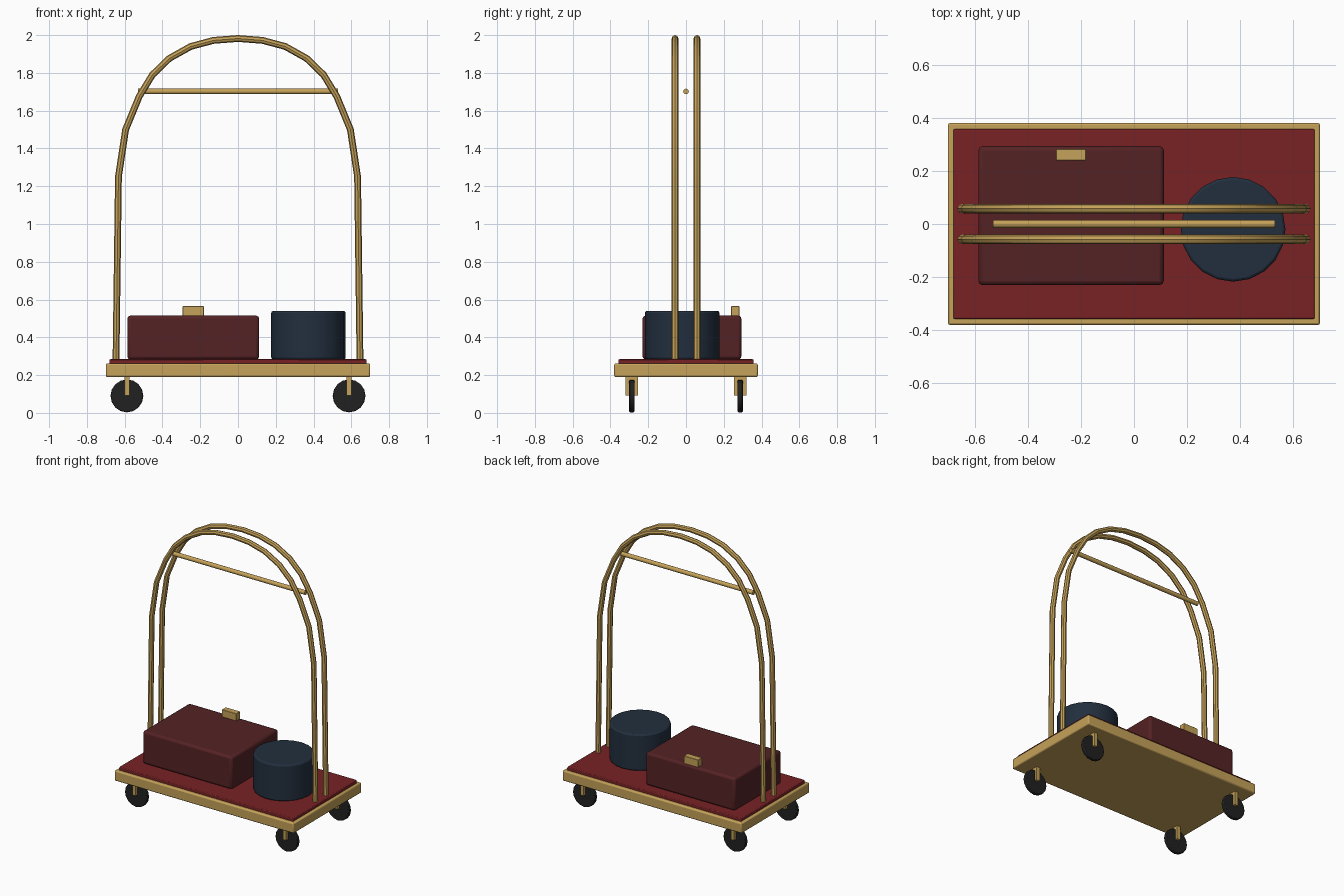
import bpy
import math

cube = bpy.data.objects.get("Cube")
if cube:
    bpy.data.objects.remove(cube, do_unlink=True)


def material(name, rgb):
    m = bpy.data.materials.new(name)
    m.use_nodes = True
    m.diffuse_color = (*rgb, 1)
    m.node_tree.nodes["Principled BSDF"].inputs["Base Color"].default_value = (*rgb, 1)
    return m


brass = material("brass", (0.56, 0.36, 0.1))
carpet = material("red carpet", (0.19, 0.016, 0.018))
leather = material("dark red leather", (0.09, 0.016, 0.018))
navy = material("navy", (0.016, 0.028, 0.048))
rubber = material("black rubber", (0.015, 0.015, 0.015))


def finish(obj, name, mat, bevel=0, segments=2):
    obj.name = name
    obj.data.materials.append(mat)
    if bevel:
        b = obj.modifiers.new("bevel", "BEVEL")
        b.width, b.segments = bevel, segments
    bpy.ops.object.shade_smooth_by_angle(angle=math.radians(35))
    return obj


def box(name, mat, x, y, z, bevel=0, segments=2):
    """Box from (min, max) pairs on each axis."""
    bpy.ops.mesh.primitive_cube_add(size=1, location=[sum(p) / 2 for p in (x, y, z)])
    obj = bpy.context.object
    obj.scale = [p[1] - p[0] for p in (x, y, z)]
    bpy.ops.object.transform_apply(location=False, rotation=False, scale=True)
    return finish(obj, name, mat, bevel, segments)


def cylinder(name, mat, radius, depth, location, sides, rotation=(0, 0, 0), bevel=0):
    bpy.ops.mesh.primitive_cylinder_add(vertices=sides, radius=radius, depth=depth,
                                        location=location, rotation=rotation)
    return finish(bpy.context.object, name, mat, bevel)


# Platform and carpet
box("platform", brass, (-0.7, 0.7), (-0.38, 0.38), (0.19, 0.262), 0.008)
box("carpet", carpet, (-0.68, 0.68), (-0.357, 0.357), (0.25, 0.284), 0.005)

# Casters
for side, sx in (("left", 1), ("right", -1)):
    for end, sy in (("front", -1), ("back", 1)):
        x, y = sx * 0.588, sy * 0.287
        cylinder(f"{end}_{side}_wheel", rubber, 0.087, 0.027, (x, y, 0.09), 16,
                 (math.pi / 2, 0, 0), 0.005)
        box(f"{end}_{side}_fork", brass, (x - 0.013, x + 0.013),
            (y - 0.033, y + 0.033), (0.093, 0.195))

# Twin hoops, mirrored from half a profile
half = [(0.646, 0.27), (0.633, 1.25), (0.595, 1.5), (0.523, 1.675), (0.453, 1.79),
        (0.363, 1.877), (0.25, 1.94), (0.13, 1.972)]
path = [(-x, z) for x, z in half] + [(0, 1.982)] + half[::-1]
for end, y in (("front", -0.058), ("back", 0.058)):
    curve = bpy.data.curves.new(f"{end}_hoop", "CURVE")
    curve.dimensions = "3D"
    curve.bevel_depth = 0.018
    curve.bevel_resolution = 2
    curve.use_fill_caps = True
    spline = curve.splines.new("POLY")
    spline.points.add(len(path) - 1)
    for point, (x, z) in zip(spline.points, path):
        point.co = (x, y, z, 1)
    hoop = bpy.data.objects.new(f"{end}_hoop", curve)
    bpy.context.collection.objects.link(hoop)
    bpy.ops.object.select_all(action="DESELECT")
    hoop.select_set(True)
    bpy.context.view_layer.objects.active = hoop
    bpy.ops.object.convert(target="MESH")
    finish(bpy.context.object, f"{end}_hoop", brass)

# Hanging rail
cylinder("hanging_rail", brass, 0.015, 1.06, (0, 0, 1.702), 12, (0, math.pi / 2, 0))

# Luggage
box("suitcase", leather, (-0.586, 0.112), (-0.23, 0.293), (0.283, 0.515), 0.016)
box("suitcase_handle", brass, (-0.294, -0.181), (0.239, 0.283), (0.51, 0.565), 0.002, 1)
cylinder("hat_box", navy, 0.197, 0.257, (0.373, -0.02, 0.4115), 20, bevel=0.01)
